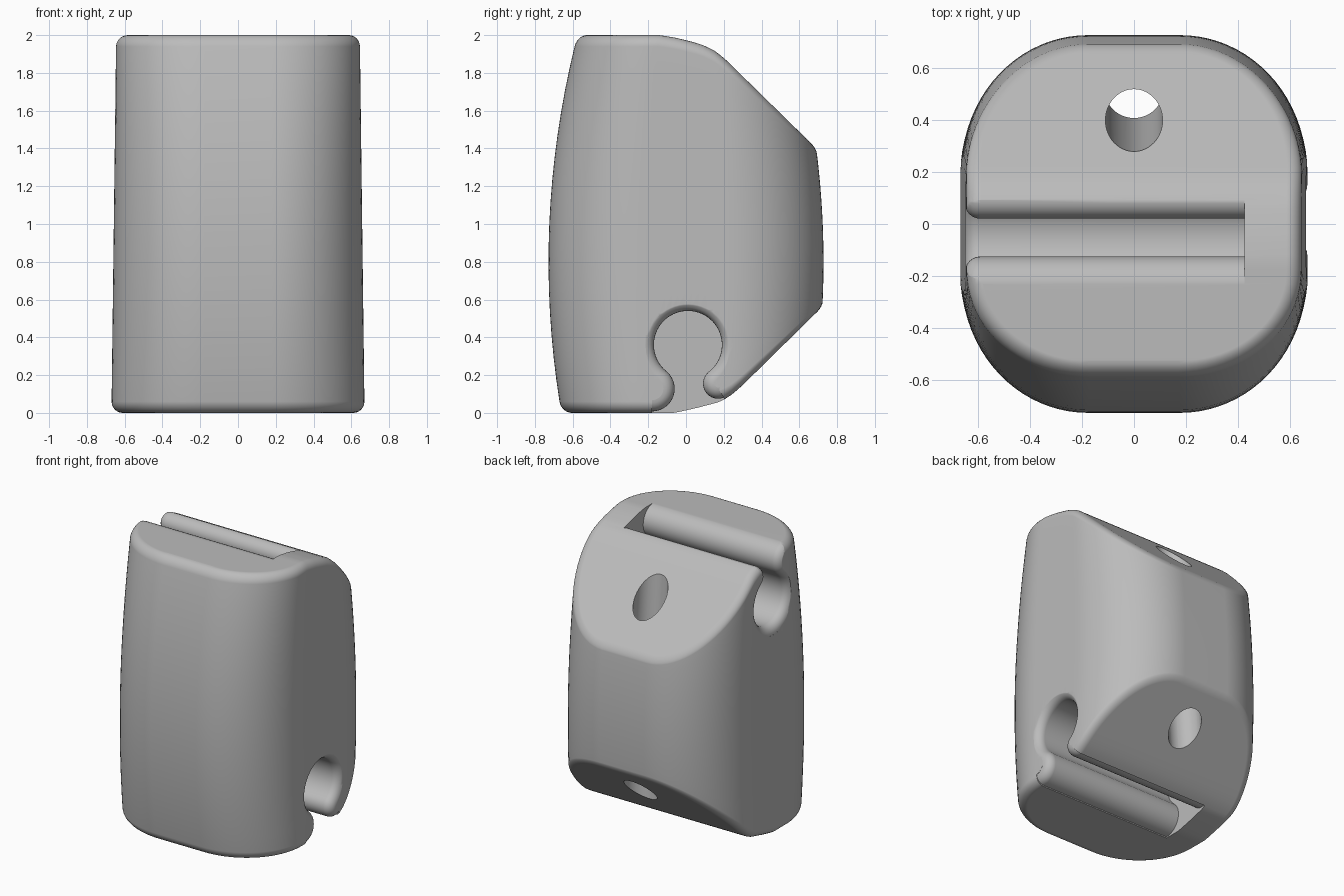
import bpy, bmesh
from math import sin, cos, pi, sqrt, atan2, radians
from mathutils import Vector

if "Cube" in bpy.data.objects:
    bpy.data.objects.remove(bpy.data.objects["Cube"])

grey = bpy.data.materials.new("plain_grey")
grey.use_nodes = True
grey.diffuse_color = (0.5, 0.5, 0.5, 1)
grey.node_tree.nodes["Principled BSDF"].inputs["Base Color"].default_value = (0.5, 0.5, 0.5, 1)

HX, HY = 0.67, 0.728          # half width and half depth
FLAT_X, FLAT_Y = 0.18, 0.22   # half lengths of the straight outline runs
RIM = 0.06                    # rounding of the top and bottom rims
TOP = [(-0.14, 2), (-0.05, 1.985), (0.05, 1.96), (0.1, 1.943), (0.15, 1.918),
       (0.2, 1.88), (0.68, 1.41), (0.9, 1.19)]
BOTTOM = [(-0.06, 0), (0.06, 0.027), (0.17, 0.056), (0.21, 0.075), (0.25, 0.102),
          (0.3, 0.147), (0.72, 0.56), (0.9, 0.74)]


def height(profile, y):
    """Piecewise linear height of an end surface."""
    for (y0, z0), (y1, z1) in zip(profile, profile[1:]):
        if y < y1:
            return z0 + (z1 - z0) * max(0, (y - y0) / (y1 - y0))
    return profile[-1][1]


def depth_scale(z):
    return 1 - 0.21 * ((z - 0.8) / 1.2) ** 2


def width_scale(z):
    return 1 - 0.0187 * z


def half_outline():
    """Right half of the rounded outline, front to back: point and normal."""
    pts = []
    for sy in (-1, 1):
        arc = []
        for i in range(21):
            a = i * pi / 40
            arc.append((FLAT_X + (HX - FLAT_X) * sin(a), sy * (FLAT_Y + (HY - FLAT_Y) * cos(a)),
                        sin(a), sy * cos(a)))
        if sy == 1:
            pts += [(HX, FLAT_Y * (j / 6 - 1), 1, 0) for j in range(1, 12)]
            arc.reverse()
        pts += arc
    return pts


def rim_point(p, profile, side, t):
    """Point on the rounded rim; t runs from the wall (0) to the cap (90 degrees)."""
    r = RIM * (1 - 0.6 * max(0, p[3]))
    e, drop = r * (1 - cos(t)), r * (1 - sin(t))
    z = 1.0
    for _ in range(12):
        z = height(profile, (p[1] - p[3] * e) * depth_scale(z)) - side * drop
    return Vector(((p[0] - p[2] * e) * width_scale(z), (p[1] - p[3] * e) * depth_scale(z), z))


def finish(bm, name):
    bmesh.ops.recalc_face_normals(bm, faces=bm.faces)
    mesh = bpy.data.meshes.new(name)
    bm.to_mesh(mesh)
    bm.free()
    mesh.materials.append(grey)
    ob = bpy.data.objects.new(name, mesh)
    bpy.context.collection.objects.link(ob)
    return ob


def loft(rings, name, caps=True):
    bm = bmesh.new()
    vs = [[bm.verts.new(p) for p in ring] for ring in rings]
    n = len(vs[0])
    for a, b in zip(vs, vs[1:]):
        for i in range(n):
            bm.faces.new((a[i], a[(i + 1) % n], b[(i + 1) % n], b[i]))
    for ring in (vs[0], vs[-1]):
        if caps:
            bm.faces.new(ring)
        else:  # strips straight across, following the sloped end
            for k in range(n // 2 - 1):
                bm.faces.new((ring[k], ring[k + 1], ring[n - 2 - k], ring[n - 1 - k]))
    return finish(bm, name)


# Body: bulged block with sloped, rounded ends
outline = half_outline()
steps = [i * pi / 12 for i in range(7)]
halves = [[rim_point(p, BOTTOM, -1, t) for p in outline] for t in reversed(steps)]
top_halves = [[rim_point(p, TOP, 1, t) for p in outline] for t in steps]
for j in range(1, 16):
    row = []
    for p, lo, hi in zip(outline, halves[6], top_halves[0]):
        z = lo.z + (hi.z - lo.z) * j / 16
        row.append(Vector((p[0] * width_scale(z), p[1] * depth_scale(z), z)))
    halves.append(row)
halves += top_halves
rings = [h + [Vector((-p.x, p.y, p.z)) for p in reversed(h)] for h in halves]
body = loft(rings, "body", caps=False)


def keyhole(d, front, back):
    """Keyhole section opening upward, with round lips, grown outward by d."""
    R = 0.18
    pts = []

    def arc(u, v, r, a0, a1, n):
        pts.extend((u + r * cos(a0 + (a1 - a0) * i / n), v + r * sin(a0 + (a1 - a0) * i / n))
                   for i in range(n + 1))

    (uf, rf), (ub, rb) = front, back
    vf, vb = sqrt((R + rf) ** 2 - uf ** 2), sqrt((R + rb) ** 2 - ub ** 2)
    arc(uf, vf, rf - d, pi / 2, atan2(-vf, -uf), 14)
    arc(0, 0, R + d, atan2(vf, uf), atan2(vb, ub) + 2 * pi, 44)
    arc(ub, vb, rb - d, atan2(-vb, -ub) + 2 * pi, radians(65), 14)
    # drop the doubled tangent points, then run straight out of the body
    pts = [p for i, p in enumerate(pts) if i not in (15, 60)]
    return [(pts[0][0], 0.7)] + pts + [(pts[-1][0], 0.7)]


def groove(name, cy, cz, up, side, edge, front, back):
    """Cutter along x, closed inside and flared where it leaves the side."""
    flare = 0.06
    sections = [(-0.425, 0), (0.1, 0)]
    sections += [(edge - flare * (1 - sin(t)), flare * (1 - cos(t))) for t in steps]
    sections.append((edge + 0.1, flare))
    return loft([[(side * x, cy + u, cz + up * v) for u, v in keyhole(d, front, back)]
                 for x, d in sections], name)


# Cord grooves: the lower one opens to +x, the upper one to -x
cutters = [
    groove("lower_groove", 0.01, 0.36, -1, 1, 0.668, (-0.19, 0.12), (0.16, 0.08)),
    groove("upper_groove", -0.05, 1.66, 1, -1, 0.652, (-0.19, 0.115), (0.145, 0.075)),
]

# Cord hole, slightly tilted, through both sloped ends
lower, upper = Vector((0, 0.54, 0)), Vector((0, 0.37, 2.04))
axis = (upper - lower).normalized()
across = axis.cross(Vector((1, 0, 0)))
cutters.append(loft([[c + Vector((0.11 * cos(a), 0, 0)) + across * 0.11 * sin(a)
                      for a in (i * pi / 24 for i in range(48))]
                     for c in (lower, upper)], "cord_hole"))

bpy.context.view_layer.objects.active = body
for cutter in cutters:
    cutter.hide_render = True
    mod = body.modifiers.new(cutter.name, 'BOOLEAN')
    mod.operation, mod.solver, mod.object = 'DIFFERENCE', 'EXACT', cutter
    bpy.ops.object.modifier_apply(modifier=mod.name)
    bpy.data.objects.remove(cutter)

# Smooth shading with crisp cut edges
bpy.ops.object.select_all(action='DESELECT')
body.select_set(True)
bpy.ops.object.shade_smooth_by_angle(angle=radians(32))
weighted = body.modifiers.new("weighted_normals", 'WEIGHTED_NORMAL')
weighted.keep_sharp = True
